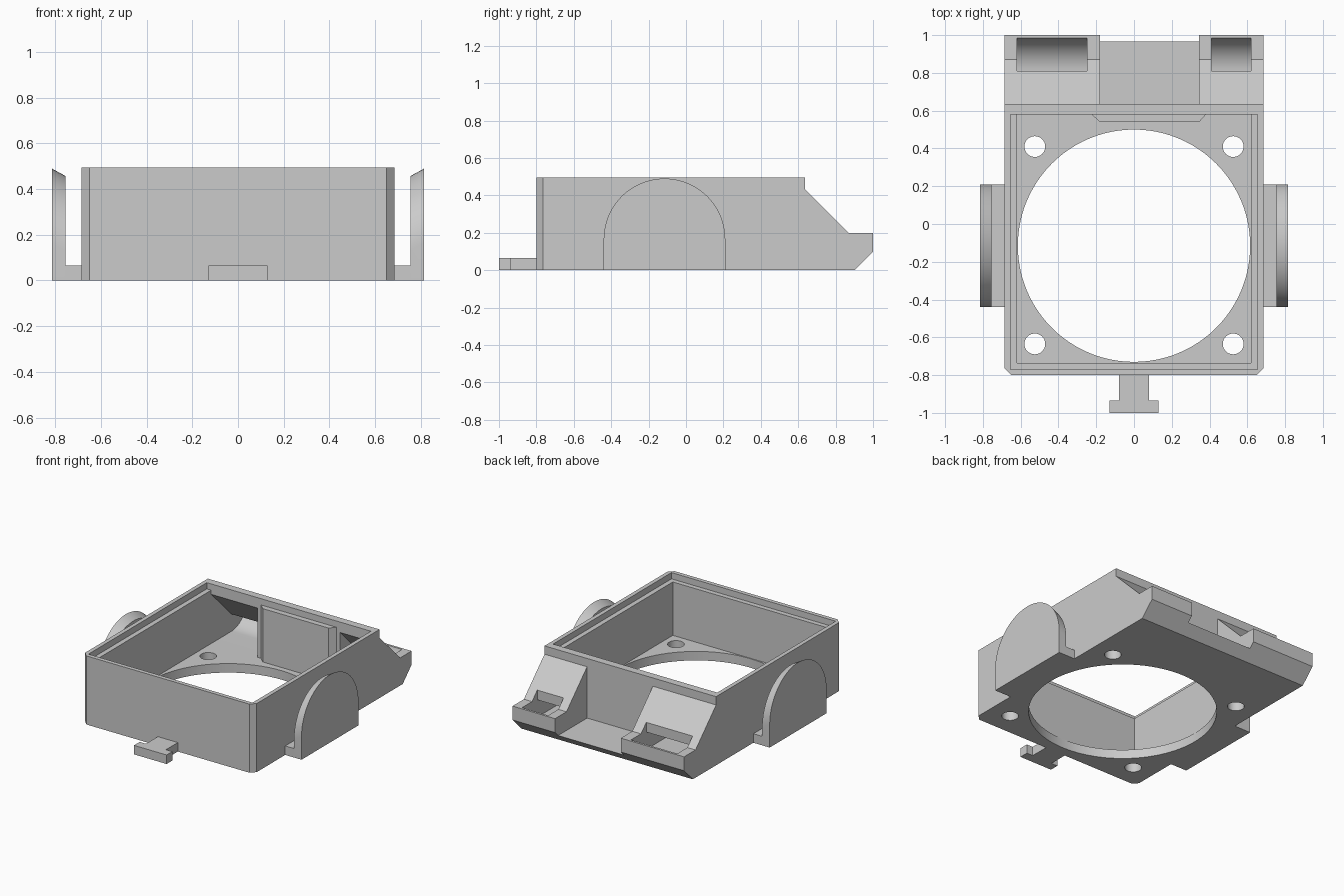
import bpy, bmesh, math
from mathutils import Vector

if "Cube" in bpy.data.objects:
    bpy.data.objects.remove(bpy.data.objects["Cube"], do_unlink=True)

grey = bpy.data.materials.new("plain grey")
grey.use_nodes = True
grey.diffuse_color = (0.6, 0.6, 0.6, 1)
grey.node_tree.nodes["Principled BSDF"].inputs["Base Color"].default_value = (0.6, 0.6, 0.6, 1)

FLOOR, TOP, HALF = 0.065, 0.495, 0.685


def finish(name, bm):
    bmesh.ops.recalc_face_normals(bm, faces=bm.faces)
    mesh = bpy.data.meshes.new(name)
    bm.to_mesh(mesh)
    bm.free()
    mesh.materials.append(grey)
    ob = bpy.data.objects.new(name, mesh)
    bpy.context.collection.objects.link(ob)
    return ob


def prism(points, axis, lo, hi):
    """Extrude an outline along x (points are y,z) or z (points are x,y)."""
    bm = bmesh.new()
    place = (lambda a, b: (lo, a, b)) if axis == "x" else (lambda a, b: (a, b, lo))
    face = bm.faces.new([bm.verts.new(place(a, b)) for a, b in points])
    out = bmesh.ops.extrude_face_region(bm, geom=[face])
    step = Vector((hi - lo, 0, 0)) if axis == "x" else Vector((0, 0, hi - lo))
    for v in out["geom"]:
        if isinstance(v, bmesh.types.BMVert):
            v.co += step
    return bm


def rect(x0, x1, y0, y1):
    return [(x0, y0), (x1, y0), (x1, y1), (x0, y1)]


def arc(cx, cy, r, a0, a1, n):
    return [(cx + r * math.cos(math.radians(a0 + (a1 - a0) * i / n)),
             cy + r * math.sin(math.radians(a0 + (a1 - a0) * i / n))) for i in range(n + 1)]


def select_only(ob):
    bpy.ops.object.select_all(action="DESELECT")
    ob.select_set(True)
    bpy.context.view_layer.objects.active = ob


def cut(ob, bm):
    cutter = finish("cutter", bm)
    cutter.hide_render = True
    mod = ob.modifiers.new("cut", "BOOLEAN")
    mod.operation, mod.solver, mod.object = "DIFFERENCE", "EXACT", cutter
    select_only(ob)
    bpy.ops.object.modifier_apply(modifier=mod.name)
    bpy.data.objects.remove(cutter, do_unlink=True)


def smooth(ob):
    select_only(ob)
    bpy.ops.object.shade_smooth_by_angle(angle=math.radians(30))


# Housing: side profile with chamfered front corners
side = [(-0.8, 0), (0.9, 0), (1, 0.1), (1, 0.2), (0.87, 0.2),
        (0.635, 0.435), (0.635, TOP), (-0.8, TOP)]
bm = prism(side, "x", -HALF, HALF)
corners = [e for e in bm.edges if all(v.co.y < -0.79 for v in e.verts)
           and abs(e.verts[0].co.z - e.verts[1].co.z) > 0.1]
bmesh.ops.bevel(bm, geom=corners, offset=0.035, segments=1, affect="EDGES")
housing = finish("housing", bm)

# Gap between the two ducts, main cavity and stepped rim
cut(housing, prism(rect(-0.18, 0.345, 0.635, 1.1), "z", FLOOR, 0.6))
cut(housing, prism(rect(-0.62, 0.62, -0.735, 0.58), "z", FLOOR, 0.6))
cut(housing, prism(rect(-0.655, 0.655, -0.77, 0.58), "z", 0.45, 0.6))

# Ducts with a curved floor that turns up to the outlet slot
duct = ([(0.56, FLOOR)] + arc(0.81, 0.245, 0.18, -90, 0, 16)
        + [(0.99, 0.4), (0.81, 0.4), (0.81, 0.19), (0.56, 0.44)])
for x0, x1 in ((-0.62, -0.25), (0.41, 0.62)):
    cut(housing, prism(duct, "x", x0, x1))

# Round opening and screw holes in the floor
cut(housing, prism(arc(0, -0.115, 0.615, 0, 360, 96)[:-1], "z", -0.1, 0.1))
for x in (-0.525, 0.525):
    for y in (-0.635, 0.41):
        cut(housing, prism(arc(x, y, 0.055, 0, 360, 32)[:-1], "z", -0.1, 0.1))
smooth(housing)

# Panel with bevelled ends between the duct mouths
panel = [(-0.23, 0.585), (-0.18, 0.54), (0.345, 0.54), (0.385, 0.585)]
finish("centre_panel", prism(panel, "z", FLOOR - 0.005, 0.45))

# Side clips: arched plate whose top edge slopes inward, on a flat foot
outline = [(-0.44, 0)] + arc(-0.115, 0.165, 0.325, 180, 0, 40)[::1] + [(0.21, 0)]
for side_name, s in (("left", 1), ("right", -1)):
    bm = prism(outline, "x", s * 0.755, s * 0.815)
    for v in bm.verts:
        if abs(v.co.x) < 0.78 and v.co.z > 0.01:
            v.co.z -= 0.033
    smooth(finish(side_name + "_clip_plate", bm))
    x0, x1 = sorted((s * 0.68, s * 0.76))
    finish(side_name + "_clip_foot", prism(rect(x0, x1, -0.44, 0.21), "z", 0, FLOOR))

# T-shaped front tab
tee = [(-0.08, -0.795), (-0.08, -0.935), (-0.13, -0.935), (-0.13, -1),
       (0.13, -1), (0.13, -0.935), (0.08, -0.935), (0.08, -0.795)]
finish("front_tab", prism(tee, "z", 0, FLOOR))
